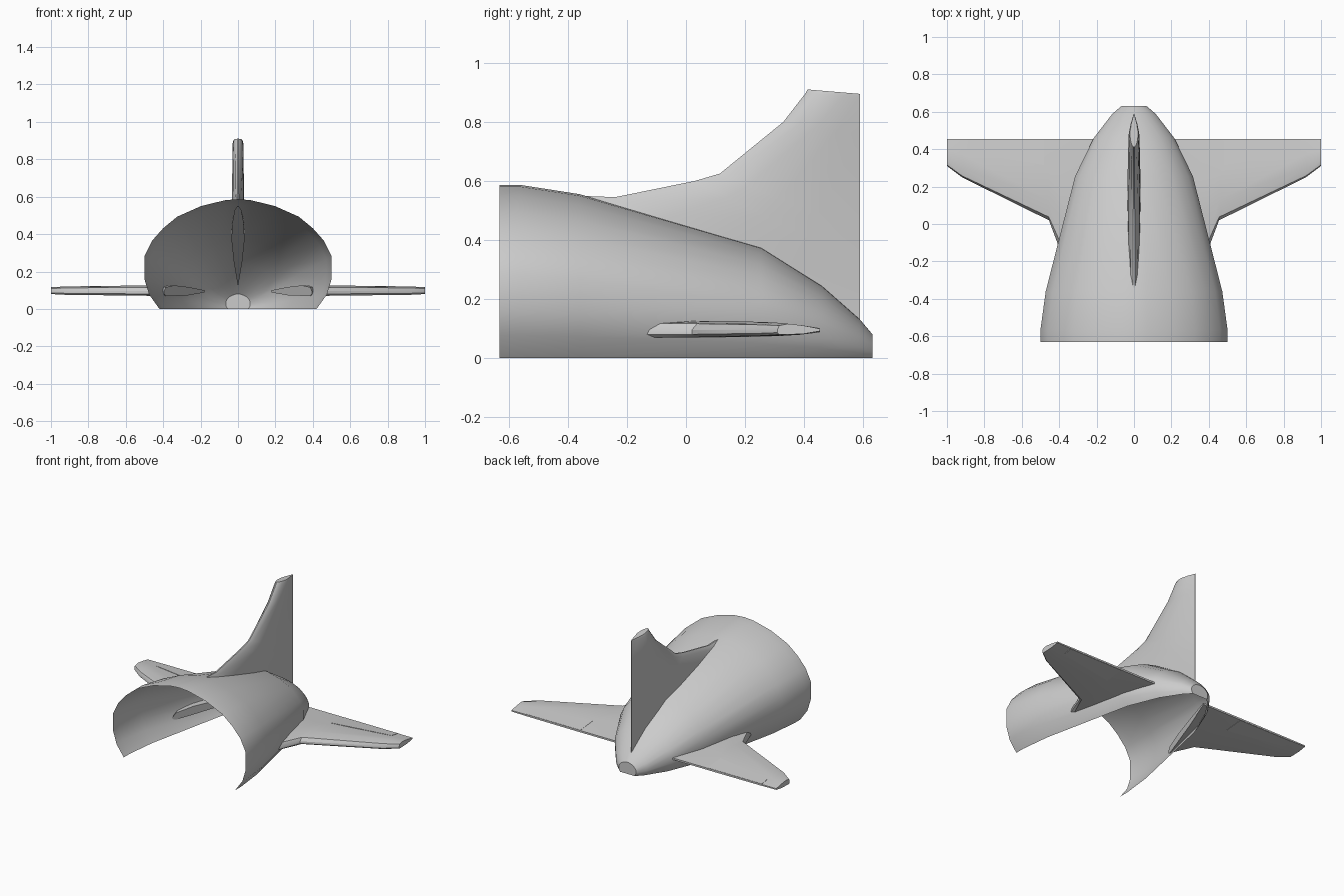
import bpy, bmesh, math

if "Cube" in bpy.data.objects:
    bpy.data.objects.remove(bpy.data.objects["Cube"])


def loft(name, rings, closed=True, caps=(True, True), mirror=False, angle=30):
    """Skin a list of equal-length point rings into one object."""
    bm = bmesh.new()
    rows = [[bm.verts.new(p) for p in ring] for ring in rings]
    n = len(rows[0])
    for a, b in zip(rows, rows[1:]):
        for i in range(n if closed else n - 1):
            j = (i + 1) % n
            bm.faces.new((a[i], a[j], b[j], b[i]))
    if caps[0]:
        bm.faces.new(rows[0])
    if caps[1]:
        bm.faces.new(rows[-1])
    bmesh.ops.recalc_face_normals(bm, faces=bm.faces)
    mesh = bpy.data.meshes.new(name)
    bm.to_mesh(mesh)
    bm.free()
    ob = bpy.data.objects.new(name, mesh)
    bpy.context.collection.objects.link(ob)
    if mirror:
        m = ob.modifiers.new("Mirror", 'MIRROR')
        m.use_mirror_merge = False
    bpy.ops.object.select_all(action='DESELECT')
    bpy.context.view_layer.objects.active = ob
    ob.select_set(True)
    bpy.ops.object.shade_smooth_by_angle(angle=math.radians(angle))
    return ob


# Tail cone: open shell (no floor, open front) with a small end cap
half = [(.84, 0), (.95, .13), (1, .27), (1, .48), (.92, .62),
        (.8, .735), (.65, .84), (.4, .935), (.14, .99)]
section = half + [(0, 1)] + [(-x, z) for x, z in reversed(half)]
stations = [(-.632, .5, .587), (-.565, .5, .587), (-.36, .472, .555),
            (.255, .315, .375), (.46, .215, .245), (.59, .115, .13), (.632, .065, .08)]
loft("fuselage", [[(x * w, y, z * h) for x, z in section] for y, w, h in stations],
     closed=False, caps=(False, True))

# Vertical fin: lens sections between leading and trailing edge points (y, z)
fin_rows = [((-.37, .55), (.59, .125), .035), ((-.24, .545), (.59, .2), .035),
            ((.03, .6), (.59, .32), .034), ((.115, .625), (.59, .42), .033),
            ((.33, .8), (.59, .76), .03), ((.405, .897), (.59, .885), .028),
            ((.412, .91), (.59, .895), .022)]
lens = [(0, .12), (.05, .5), (.2, .85), (.42, 1), (.7, .65), (1, .03)]


def fin_ring(le, te, w):
    pts = [(w * o, le[0] + (te[0] - le[0]) * t, le[1] + (te[1] - le[1]) * t) for t, o in lens]
    return pts + [(-x, y, z) for x, y, z in reversed(pts)]


loft("tail_fin", [fin_ring(*r) for r in fin_rows])

# Tailplanes: flat-bottomed sections between leading and trailing points (x, y)
MID = .097
foil_top = [(0, .095), (.04, .116), (.25, .126), (.6, .117), (1, .1)]
foil_low = [(1, .088), (.6, .073), (.25, .07), (.04, .07), (0, .08)]
wing_rows = [((.395, -.14), (.18, .455), 1), ((.455, .02), (.455, .455), 1),
             ((.92, .25), (.92, .455), .8), ((1, .31), (1, .455), .65)]


def wing_ring(le, te, s):
    return [(le[0] + (te[0] - le[0]) * t, le[1] + (te[1] - le[1]) * t, MID + (z - MID) * s)
            for t, z in foil_top + foil_low]


loft("tailplane", [wing_ring(*r) for r in wing_rows], mirror=True)


# Elevators: control panels set just proud of the tailplane skin
def elevator_ring(x, hinge):
    s = (x - .455) / .465
    le, k = .02 + .23 * s, 1 - .2 * s
    ring = []
    for y, side in ((hinge, 1), (.453, 1), (.453, -1), (hinge, -1)):
        u = ((y - le) / (.455 - le) - .6) / .4
        z = .117 - .017 * u if side > 0 else .073 + .015 * u
        ring.append((x, y, MID + (z - MID) * k + side * .0015))
    return ring


loft("elevator", [elevator_ring(.48, .315), elevator_ring(.89, .385)], mirror=True)
